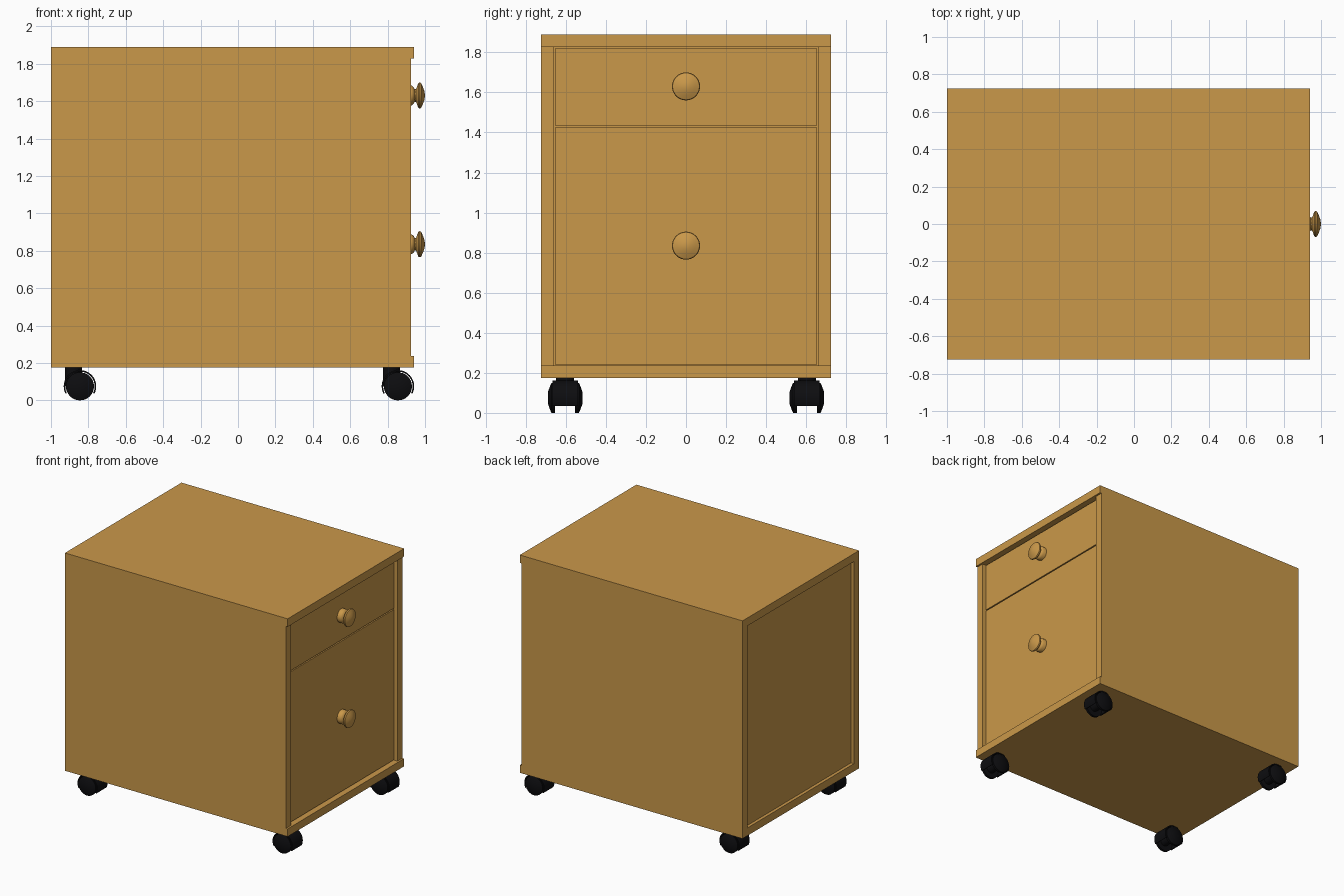
import bpy, bmesh, math
from mathutils import Matrix, Vector

if "Cube" in bpy.data.objects:
    bpy.data.objects.remove(bpy.data.objects["Cube"])


def material(name, rgb):
    m = bpy.data.materials.new(name)
    m.diffuse_color = (*rgb, 1)
    m.use_nodes = True
    m.node_tree.nodes["Principled BSDF"].inputs["Base Color"].default_value = m.diffuse_color
    return m


wood = material("wood", (0.59, 0.315, 0.068))
black = material("black_plastic", (0.004, 0.004, 0.005))


def finish(name, bm, mat, smooth=False):
    bmesh.ops.recalc_face_normals(bm, faces=bm.faces)
    me = bpy.data.meshes.new(name)
    bm.to_mesh(me)
    bm.free()
    me.materials.append(mat)
    ob = bpy.data.objects.new(name, me)
    bpy.context.collection.objects.link(ob)
    if smooth:
        bpy.ops.object.select_all(action='DESELECT')
        ob.select_set(True)
        bpy.context.view_layer.objects.active = ob
        bpy.ops.object.shade_smooth_by_angle(angle=math.radians(35))
    return ob


def box(name, x, y, z, mat=wood):
    """Box from (min, max) pairs."""
    bm = bmesh.new()
    bmesh.ops.create_cube(bm, size=1)
    for v in bm.verts:
        v.co = Vector([a + (b - a) * (c + 0.5) for c, (a, b) in zip(v.co, (x, y, z))])
    return finish(name, bm, mat)


def lathe(name, profile, axis, centre, mat, closed=False, start=0, sweep=360, steps=32):
    """Spin (radius, height) points round an axis; closed profiles may sweep an arc."""
    rot = {'X': Matrix.Rotation(math.pi / 2, 4, 'Y'),
           'Y': Matrix.Rotation(-math.pi / 2, 4, 'X'),
           'Z': Matrix()}[axis]
    bm = bmesh.new()
    turn = Matrix.Rotation(math.radians(start), 3, 'Z')
    vs = [bm.verts.new(turn @ Vector((r, 0, h))) for r, h in profile]
    geom = vs + [bm.edges.new(p) for p in zip(vs, vs[1:])]
    if closed:
        geom.append(bm.edges.new((vs[-1], vs[0])))
    bmesh.ops.spin(bm, geom=geom, cent=(0, 0, 0), axis=(0, 0, 1),
                   angle=math.radians(sweep), steps=steps)
    bmesh.ops.remove_doubles(bm, verts=bm.verts, dist=1e-5)
    bmesh.ops.holes_fill(bm, edges=[e for e in bm.edges if e.is_boundary], sides=0)
    bmesh.ops.transform(bm, matrix=Matrix.Translation(centre) @ rot, verts=bm.verts)
    return finish(name, bm, mat, True)


# Carcass: top and bottom overhang the side panels at the drawer end
W = 0.725
box("top_panel", (-1, 0.94), (-W, W), (1.827, 1.89))
box("bottom_panel", (-1, 0.94), (-W, W), (0.175, 0.236))
for side, s in (("left", -1), ("right", 1)):
    box(side + "_side_panel", (-1, 0.925), sorted((s * 0.662, s * W)), (0.236, 1.827))
box("back_panel", (-0.975, -0.94), (-0.662, 0.662), (0.236, 1.827))

# Drawer fronts, set back, each with a turned knob
KNOB = [(0, 0.89), (0.053, 0.89), (0.053, 0.928), (0.046, 0.938), (0.034, 0.945),
        (0.034, 0.952), (0.05, 0.958), (0.066, 0.964), (0.07, 0.971), (0.067, 0.979),
        (0.045, 0.989), (0.022, 0.997), (0, 1.0)]
for name, z0, z1, kz in (("upper", 1.435, 1.819, 1.63), ("lower", 0.242, 1.426, 0.835)):
    box(name + "_drawer_front", (0.85, 0.90), (-0.653, 0.653), (z0, z1))
    lathe(name + "_knob", KNOB, 'X', (0, 0, kz), wood)

# Twin-wheel casters
WHEEL = [(0, 0.05), (0.075, 0.05), (0.075, 0.068), (0.066, 0.073),
         (0.03, 0.086), (0, 0.087)]
HOOD = [(0.079, -0.064), (0.087, -0.064), (0.087, 0.064), (0.079, 0.064)]
for cx in (-0.845, 0.855):
    for cy in (-0.603, 0.603):
        c = (cx, cy, 0.075)
        for s in (-1, 1):
            lathe("caster_wheel", [(r, s * h) for r, h in WHEEL], 'Y', c, black)
        lathe("caster_axle", [(0, -0.055), (0.035, -0.055), (0.035, 0.055), (0, 0.055)],
              'Y', c, black)
        lathe("caster_hood", HOOD, 'Y', c, black, True, 27, -234, 24)
        lathe("caster_stem", [(0, 0.075), (0.045, 0.075), (0.045, 0.176), (0, 0.176)],
              'Z', (cx - 0.035, cy, 0), black)
